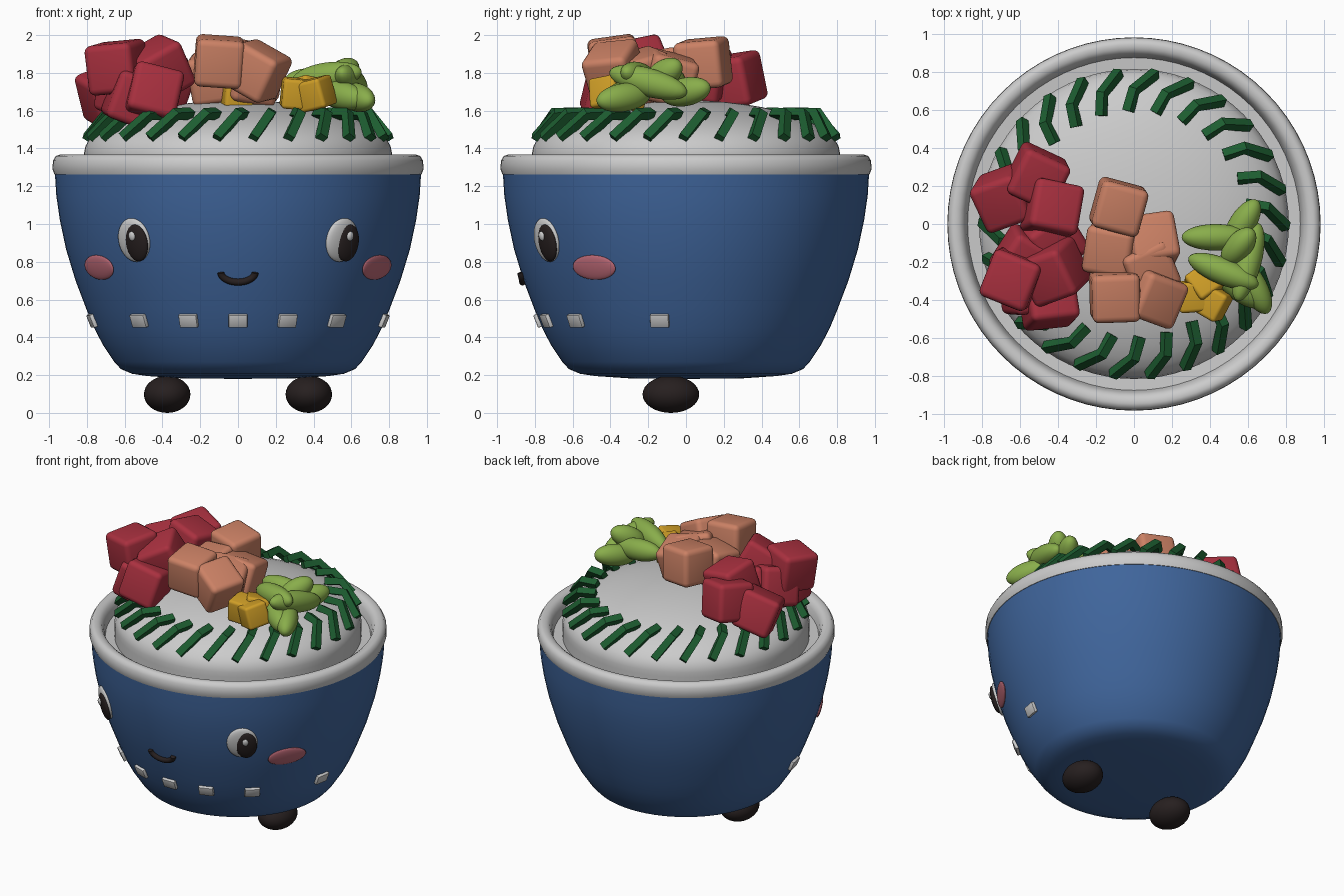
import bpy, bmesh, math
from mathutils import Matrix, Vector, Euler

if "Cube" in bpy.data.objects:
    bpy.data.objects.remove(bpy.data.objects["Cube"])


def material(name, rgb):
    m = bpy.data.materials.new(name)
    m.diffuse_color = (*rgb, 1)
    m.use_nodes = True
    m.node_tree.nodes["Principled BSDF"].inputs["Base Color"].default_value = m.diffuse_color
    return m


BLUE = material("glaze_blue", (.05, .13, .33))
RED = material("tuna_red", (.40, .03, .05))
SALMON = material("salmon_pink", (.60, .22, .13))
YELLOW = material("mango_yellow", (.62, .34, .02))
BEAN = material("bean_green", (.25, .42, .07))
NORI = material("seaweed_green", (.012, .11, .03))
DARK = material("dark_brown", (.02, .014, .014))
BLUSH = material("blush_pink", (.50, .14, .18))


def finish(name, bm, mat=None, matrix=None, angle=40):
    bmesh.ops.recalc_face_normals(bm, faces=bm.faces)
    me = bpy.data.meshes.new(name)
    bm.to_mesh(me)
    bm.free()
    ob = bpy.data.objects.new(name, me)
    bpy.context.collection.objects.link(ob)
    if matrix:
        ob.matrix_world = matrix
    if mat:
        me.materials.append(mat)
    bpy.ops.object.select_all(action='DESELECT')
    ob.select_set(True)
    bpy.context.view_layer.objects.active = ob
    bpy.ops.object.shade_smooth_by_angle(angle=math.radians(angle))
    return ob


def lathe(name, profile, mat=None, closed=False, steps=72):
    bm = bmesh.new()
    vs = [bm.verts.new((r, 0, z)) for r, z in profile]
    es = [bm.edges.new(p) for p in zip(vs, vs[1:])]
    if closed:
        es.append(bm.edges.new((vs[-1], vs[0])))
    bmesh.ops.spin(bm, geom=vs + es, axis=(0, 0, 1), cent=(0, 0, 0),
                   angle=math.tau, steps=steps)
    bmesh.ops.remove_doubles(bm, verts=bm.verts, dist=1e-4)
    return finish(name, bm, mat)


def ellipsoid(name, radii, mat=None, matrix=Matrix()):
    bm = bmesh.new()
    bmesh.ops.create_uvsphere(bm, u_segments=28, v_segments=16, radius=1)
    bmesh.ops.scale(bm, vec=radii, verts=bm.verts)
    return finish(name, bm, mat, matrix, 180)


def block(name, size, mat=None, matrix=Matrix(), bevel=.035, segments=4):
    bm = bmesh.new()
    bmesh.ops.create_cube(bm, size=1)
    bmesh.ops.scale(bm, vec=size, verts=bm.verts)
    bmesh.ops.bevel(bm, geom=bm.edges[:], offset=bevel, segments=segments,
                    profile=.5, affect='EDGES')
    return finish(name, bm, mat, matrix)


def placed(loc, rot):
    return Matrix.Translation(loc) @ Euler([math.radians(a) for a in rot]).to_matrix().to_4x4()


# Bowl wall, outside then inside
OUTER = [(0, .18), (.3, .183), (.48, .195), (.56, .207), (.62, .232), (.655, .27),
         (.715, .36), (.762, .45), (.803, .55), (.86, .7), (.91, .865),
         (.943, 1.02), (.962, 1.15), (.97, 1.28)]
lathe("bowl", OUTER + [(.885, 1.28), (.86, 1.25), (.7, 1.24), (0, 1.24)], BLUE)

# Rounded rim and inner lining
lathe("rim", [(.95, 1.258), (.972, 1.262), (.982, 1.29), (.98, 1.335), (.965, 1.36),
              (.945, 1.367), (.92, 1.363), (.90, 1.35), (.885, 1.32), (.875, 1.27),
              (.75, 1.262), (.75, 1.25)], closed=True)

# Rice dome
dome = [(.815, 1.26), (.815, 1.34)]
dome += [(.815 * math.cos(t) if i < 12 else 0, 1.375 + .28 * math.sin(t))
         for i, t in enumerate(i * math.pi / 24 for i in range(13))]
lathe("rice", dome)


def on_bowl(x, z, out=0):
    """Matrix on the bowl front: X along the wall, Y inward, Z up the wall."""
    for (r0, z0), (r1, z1) in zip(OUTER, OUTER[1:]):
        if z0 <= z <= z1:
            slope = (r1 - r0) / (z1 - z0)
            r = r0 + slope * (z - z0)
    y = -math.sqrt(max(r * r - x * x, 0))
    n = Vector((x / r, y / r, -slope)).normalized()
    t = Vector((-y / r, x / r, 0))
    up = n.cross(t)
    if up.z < 0:
        up = -up
    m = Matrix((t, -n, up)).transposed().to_4x4()
    m.translation = Vector((x, y, z)) + n * out
    return m


# Eyes and cheeks
for side, s in (("left", -1), ("right", 1)):
    eye = on_bowl(s * .55, .915)
    ellipsoid(side + "_eye_white", (.102, .03, .118), None, eye)
    ellipsoid(side + "_pupil", (.07, .026, .10), DARK,
              eye @ Matrix.Translation((.028, -.017, -.012)))
    ellipsoid(side + "_eye_glint", (.02, .012, .025), None,
              eye @ Matrix.Translation((.02, -.042, .03)))
    ellipsoid(side + "_cheek", (.135, .016, .068), BLUSH, on_bowl(s * .735, .77))
    # Foot
    ellipsoid(side + "_foot", (.123, .15, .098), DARK, Matrix.Translation((s * .375, -.08, .098)))


def tubes(name, paths, radius, resolution, mat):
    cu = bpy.data.curves.new(name, 'CURVE')
    cu.dimensions = '3D'
    cu.bevel_depth = radius
    cu.bevel_resolution = resolution
    cu.use_fill_caps = True
    for pts in paths:
        sp = cu.splines.new('POLY')
        sp.points.add(len(pts) - 1)
        for p, co in zip(sp.points, pts):
            p.co = (*co, 1)
    cu.materials.append(mat)
    ob = bpy.data.objects.new(name, cu)
    bpy.context.collection.objects.link(ob)
    bpy.ops.object.select_all(action='DESELECT')
    ob.select_set(True)
    bpy.context.view_layer.objects.active = ob
    bpy.ops.object.convert(target='MESH')
    bpy.ops.object.shade_smooth_by_angle(angle=math.radians(40))


# Smile
smile = []
for i in range(17):
    a = math.pi * i / 16
    smile.append(on_bowl(-.09 * math.cos(a), .745 - .05 * math.sin(a), .008).translation)
tubes("mouth", [smile], .018, 3, DARK)

# Row of tiles round the front
for x in (-.766, -.52, -.26, 0, .26, .52, .766):
    block("band_tile", (.10, .03, .072), None, on_bowl(x, .49, .004), .006, 2)

# Folded seaweed strips in a ring
strips = []
for k in range(26):
    a = 95.8 - k * 360 / 26
    strips.append([(r * math.cos(math.radians(a + d)), r * math.sin(math.radians(a + d)), z)
                   for r, d, z in ((.80, 0, 1.455), (.705, 8, 1.582), (.595, 11, 1.585))])
tubes("seaweed_strip", strips, .034, 0, NORI)

# Tuna cubes: position, rotation
for loc, rot in [((-.51, .25, 1.76), (8, 10, -25)), ((-.68, .14, 1.68), (15, -20, 20)),
                 ((-.43, .08, 1.80), (-10, 12, -12)), ((-.43, -.08, 1.70), (20, 10, 35)),
                 ((-.58, -.19, 1.72), (10, 15, -30)), ((-.64, -.29, 1.83), (6, -5, -22)),
                 ((-.42, -.25, 1.82), (12, -28, 20)), ((-.45, -.40, 1.69), (-12, 14, 6)),
                 ((-.55, -.33, 1.66), (5, 20, 10))]:
    block("tuna_cube", (.265,) * 3, RED, placed(loc, rot))

# Salmon cubes
for loc, rot in [((-.08, .09, 1.85), (5, 6, -15)), ((-.12, -.13, 1.78), (12, -8, -10)),
                 ((.09, -.09, 1.77), (-14, 10, 8)), ((-.10, -.38, 1.86), (8, 4, 2)),
                 ((.10, -.38, 1.81), (6, 28, -20)), ((.07, -.23, 1.78), (15, 10, 25))]:
    block("salmon_cube", (.255,) * 3, SALMON, placed(loc, rot))

# Mango cubes
for loc, rot in [((.31, -.38, 1.69), (5, 5, 5)), ((.41, -.41, 1.69), (10, -12, -30)),
                 ((.37, -.31, 1.69), (-10, 10, 35)), ((0, -.25, 1.69), (0, 5, 10))]:
    block("mango_cube", (.16,) * 3, YELLOW, placed(loc, rot), .02)

# Green beans
for loc, rot, length in [((.43, -.07, 1.75), (0, 5, 0), .18), ((.57, 0, 1.70), (0, -10, 58), .15),
                         ((.47, -.25, 1.78), (0, -8, -22), .20), ((.60, -.20, 1.75), (0, 15, 75), .22),
                         ((.63, -.33, 1.67), (0, 8, -62), .16), ((.55, -.33, 1.68), (0, 10, -40), .16),
                         ((.55, -.12, 1.79), (0, -28, 50), .13)]:
    ellipsoid("green_bean", (length, .07, .075), BEAN, placed(loc, rot))
